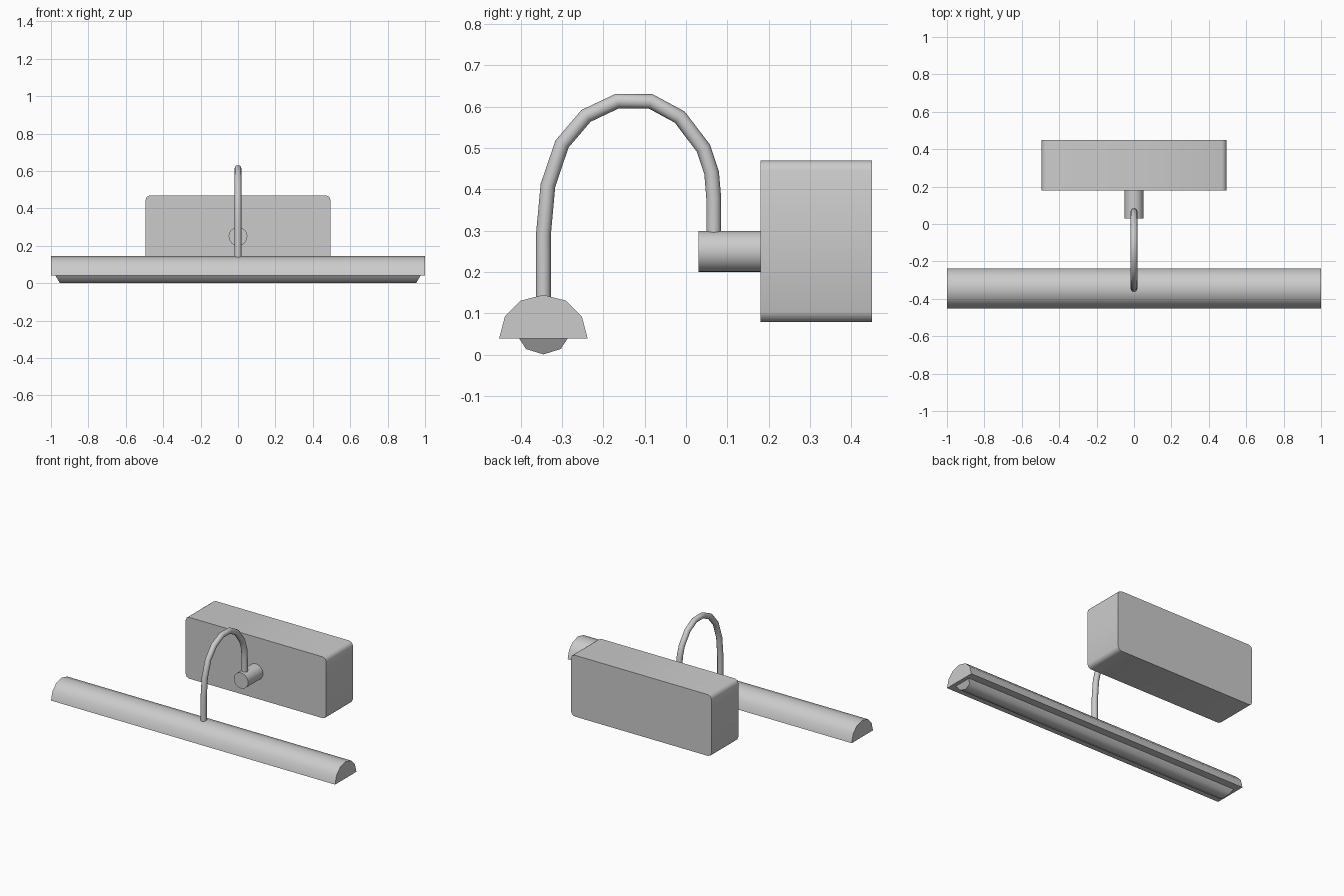
import bpy, bmesh, math
from mathutils import Vector

if "Cube" in bpy.data.objects:
    bpy.data.objects.remove(bpy.data.objects["Cube"])


def finish(name, bm, angle=50):
    bmesh.ops.recalc_face_normals(bm, faces=bm.faces)
    me = bpy.data.meshes.new(name)
    bm.to_mesh(me)
    bm.free()
    ob = bpy.data.objects.new(name, me)
    bpy.context.collection.objects.link(ob)
    bpy.ops.object.select_all(action='DESELECT')
    ob.select_set(True)
    bpy.context.view_layer.objects.active = ob
    bpy.ops.object.shade_smooth_by_angle(angle=math.radians(angle))
    return ob


def loft(name, rings, angle=50):
    """Skin a list of point rings and cap both ends."""
    bm = bmesh.new()
    loops = [[bm.verts.new(p) for p in r] for r in rings]
    n = len(rings[0])
    for a, b in zip(loops, loops[1:]):
        for i in range(n):
            j = (i + 1) % n
            bm.faces.new((a[i], a[j], b[j], b[i]))
    bm.faces.new(loops[0])
    bm.faces.new(loops[-1])
    return finish(name, bm, angle)


# wall box with rounded lengthwise corners
bm = bmesh.new()
bmesh.ops.create_cube(bm, size=1)
for v in bm.verts:
    v.co = Vector((v.co.x * 0.988, v.co.y * 0.27 + 0.315, v.co.z * 0.39 + 0.275))
along_y = [e for e in bm.edges if abs(e.verts[0].co.y - e.verts[1].co.y) > 0.1]
bmesh.ops.bevel(bm, geom=along_y, offset=0.024, segments=2, profile=0.5, affect='EDGES')
finish("wall_box", bm)

# round mount sticking out of the box
circle = [2 * math.pi * i / 24 for i in range(24)]
loft("arm_mount", [[(0.05 * math.cos(a), y, 0.25 + 0.05 * math.sin(a)) for a in circle]
                   for y in (0.03, 0.185)])

# gooseneck arm swept along a faceted path in the YZ plane
path = [(0.067, 0.27), (0.067, 0.38), (0.062, 0.44), (0.042, 0.50), (-0.015, 0.575),
        (-0.085, 0.613), (-0.166, 0.614), (-0.242, 0.578), (-0.30, 0.51),
        (-0.334, 0.41), (-0.345, 0.29), (-0.345, 0.12)]
pts = [Vector((0, y, z)) for y, z in path]
rings = []
for i, p in enumerate(pts):
    t = (pts[min(i + 1, len(pts) - 1)] - pts[max(i - 1, 0)]).normalized()
    side = Vector((1, 0, 0))
    up = t.cross(side)
    rings.append([p + 0.018 * (side * math.cos(2 * math.pi * k / 12)
                               + up * math.sin(2 * math.pi * k / 12)) for k in range(12)])
loft("gooseneck_arm", rings)

# half-round lamp shade
half = [(0.107, 0.04), (0.093, 0.093), (0.055, 0.131)]
shade = half + [(0, 0.145)] + [(-y, z) for y, z in reversed(half)]
loft("lamp_shade", [[(x, y - 0.345, z) for y, z in shade] for x in (-1, 1)])

# light tube under the shade, with ends sloping inwards
half = [(0.06, 0.042), (0.042, 0.014)]
bulb = half + [(0, 0.001)] + [(-y, z) for y, z in reversed(half)]
loft("light_tube", [[(s * (0.952 + 0.6 * z), y - 0.345, z) for y, z in bulb] for s in (-1, 1)])
